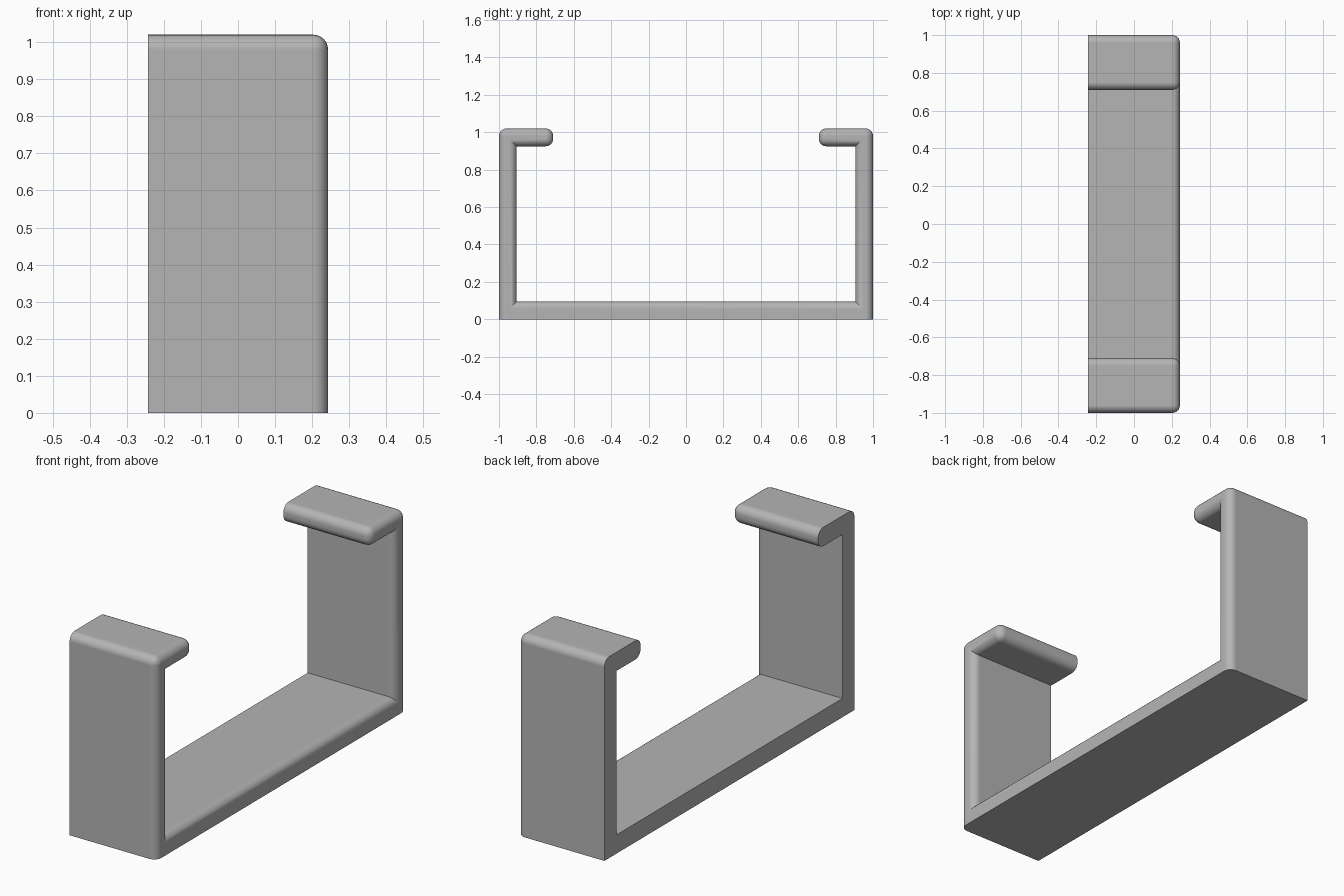
import bpy
import bmesh
import math

cube = bpy.data.objects.get("Cube")
if cube:
    bpy.data.objects.remove(cube, do_unlink=True)

HALF_WIDTH = 0.243   # x
HALF_LENGTH = 1.0    # y
HEIGHT = 1.02
THICK = 0.095
LIP = 0.71           # y of the lip ends
RADIUS = 0.04

grey = bpy.data.materials.new("plain grey")
grey.use_nodes = True
colour = (0.46, 0.46, 0.46, 1)
grey.diffuse_color = colour
grey.node_tree.nodes["Principled BSDF"].inputs["Base Color"].default_value = colour

# Half of the clip's section in (y, z), mirrored to close the loop
inner = HALF_LENGTH - THICK
half = [(HALF_LENGTH, 0), (HALF_LENGTH, HEIGHT), (LIP, HEIGHT),
        (LIP, HEIGHT - THICK), (inner, HEIGHT - THICK), (inner, THICK)]
profile = half + [(-y, z) for y, z in reversed(half)]

# Extrude the section across the width
bm = bmesh.new()
section = bm.faces.new([bm.verts.new((-HALF_WIDTH, y, z)) for y, z in profile])
side = bmesh.ops.extrude_face_region(bm, geom=[section], use_keep_orig=True)
bmesh.ops.translate(bm, vec=(2 * HALF_WIDTH, 0, 0),
                    verts=[g for g in side["geom"] if isinstance(g, bmesh.types.BMVert)])
bmesh.ops.recalc_face_normals(bm, faces=bm.faces)


def is_rounded(edge):
    a, b = (v.co for v in edge.verts)
    if abs(a.x - b.x) > 0.01:
        # Across the width: the top outer corners and the lip ends
        return a.z > HEIGHT - 0.01 or abs(abs(a.y) - LIP) < 0.01
    # Around the left side: everything but the base edge
    return a.x > 0 and max(a.z, b.z) > 0.01


bmesh.ops.bevel(bm, geom=[e for e in bm.edges if is_rounded(e)], offset=RADIUS,
                offset_type='OFFSET', segments=6, profile=0.5,
                affect='EDGES', clamp_overlap=True)
bmesh.ops.recalc_face_normals(bm, faces=bm.faces)

mesh = bpy.data.meshes.new("clip_bracket")
bm.to_mesh(mesh)
bm.free()
mesh.materials.append(grey)
bracket = bpy.data.objects.new("clip_bracket", mesh)
bpy.context.collection.objects.link(bracket)

# Smooth fillets, flat walls
bpy.ops.object.select_all(action='DESELECT')
bracket.select_set(True)
bpy.context.view_layer.objects.active = bracket
bpy.ops.object.shade_smooth_by_angle(angle=math.radians(30))
weighted = bracket.modifiers.new("flat_walls", 'WEIGHTED_NORMAL')
weighted.keep_sharp = True
